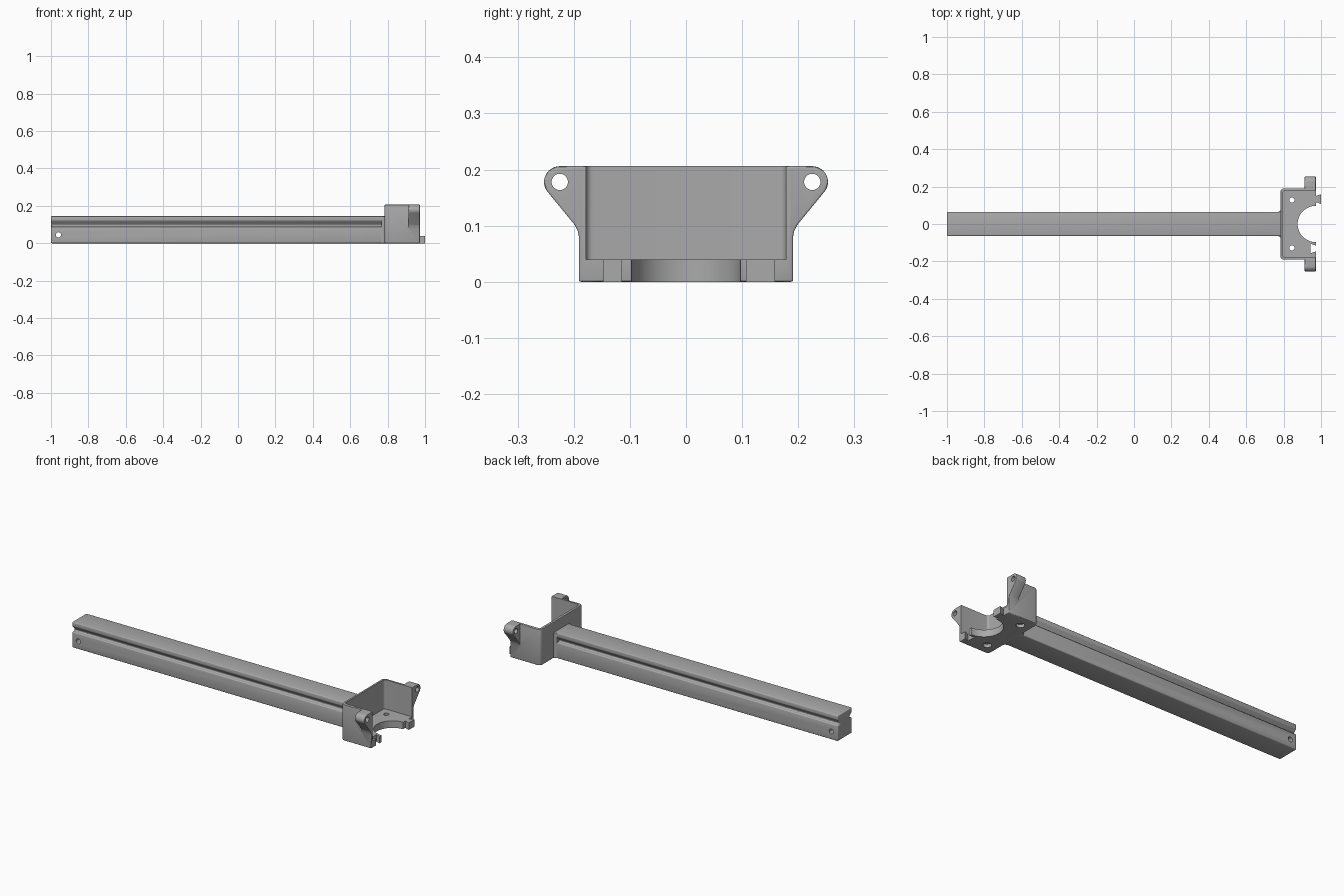
import bpy, math
from mathutils import Vector

if "Cube" in bpy.data.objects:
    bpy.data.objects.remove(bpy.data.objects["Cube"])

grey = bpy.data.materials.new("plain_grey")
grey.use_nodes = True
COLOUR = (0.4, 0.4, 0.4, 1)
grey.diffuse_color = COLOUR
grey.node_tree.nodes["Principled BSDF"].inputs["Base Color"].default_value = COLOUR


def prism(name, profile, axis, lo, hi, bevel=0):
    """Extrude a 2D profile along an axis: x takes (y, z), y takes (x, z), z takes (x, y)."""
    i = "xyz".index(axis)

    def place(p, d):
        c = list(p)
        c.insert(i, d)
        return c

    n = len(profile)
    verts = [place(p, d) for d in (lo, hi) for p in profile]
    faces = [list(range(n)), list(range(n, 2 * n))]
    faces += [[k, (k + 1) % n, n + (k + 1) % n, n + k] for k in range(n)]
    mesh = bpy.data.meshes.new(name)
    mesh.from_pydata(verts, [], faces)
    mesh.materials.append(grey)
    obj = bpy.data.objects.new(name, mesh)
    bpy.context.collection.objects.link(obj)
    bpy.ops.object.select_all(action="DESELECT")
    obj.select_set(True)
    bpy.context.view_layer.objects.active = obj
    bpy.ops.object.mode_set(mode="EDIT")
    bpy.ops.mesh.select_all(action="SELECT")
    bpy.ops.mesh.normals_make_consistent(inside=False)
    bpy.ops.object.mode_set(mode="OBJECT")
    if bevel:
        mod = obj.modifiers.new("soft_edges", "BEVEL")
        mod.width, mod.segments, mod.angle_limit = bevel, 3, math.radians(40)
    return obj


def arc(cx, cy, r, start=0, end=360, steps=32):
    last = steps if end - start == 360 else steps + 1
    angles = [math.radians(start + (end - start) * k / steps) for k in range(last)]
    return [(cx + r * math.cos(a), cy + r * math.sin(a)) for a in angles]


def combine(obj, other, operation="DIFFERENCE"):
    mod = obj.modifiers.new(operation.lower(), "BOOLEAN")
    mod.operation, mod.solver, mod.object = operation, "EXACT", other
    bpy.ops.object.select_all(action="DESELECT")
    bpy.context.view_layer.objects.active = obj
    obj.select_set(True)
    for m in list(obj.modifiers):
        bpy.ops.object.modifier_apply(modifier=m.name)
    bpy.data.objects.remove(other)


def rounded_u(back, half, front, r):
    """Plan outline with a rounded back and a square open front."""
    return ([(front, -half), (front, half)] + arc(back + r, half - r, r, 90, 180, 6)
            + arc(back + r, -half + r, r, 180, 270, 6))


# Long rail with an undercut groove down both sides
side = [(0.064, 0), (0.064, 0.089), (0.043, 0.089), (0.043, 0.099), (0.064, 0.121), (0.064, 0.145)]
rail = prism("rail", side + [(-y, z) for y, z in reversed(side)], "x", -1, 0.792, 0.005)
combine(rail, prism("rail_hole_cutter", arc(-0.96, 0.045, 0.014), "y", -0.2, 0.2))

# Bracket tray: back wall, side walls and thick floor
FRONT = 0.972
bracket = prism("bracket", rounded_u(0.783, 0.191, FRONT, 0.02), "z", 0, 0.206, 0.004)
combine(bracket, prism("tray_cutter", rounded_u(0.796, 0.178, 1.1, 0.012), "z", 0.04, 0.4))

# Flared collar where the rail meets the bracket
collar = prism("rail_collar", [(0.768, 0.064), (0.777, 0.067), (0.787, 0.078),
                               (0.787, -0.078), (0.777, -0.067), (0.768, -0.064)], "z", 0.001, 0.143)

# Ears with screw holes on both side walls
for sign, label in ((1, "left"), (-1, "right")):
    outline = [(0.18, 0.206)] + [(0.18, 0.08), (0.191, 0.08), (0.193, 0.091), (0.198, 0.101)]
    outline += arc(0.225, 0.178, 0.028, -35, 90, 14)
    ear = prism(label + "_ear", [(sign * y, z) for y, z in outline], "x", 0.912, FRONT, 0.003)
    combine(bracket, ear, "UNION")
    combine(bracket, prism("ear_hole", arc(sign * 0.225, 0.178, 0.0145), "x", 0.8, 1.1))
    # Floor screw holes, wider underneath
    combine(bracket, prism("floor_hole", arc(0.844, sign * 0.128, 0.014), "z", -0.1, 0.1))
    combine(bracket, prism("floor_counterbore", arc(0.844, sign * 0.128, 0.022), "z", -0.1, 0.018))

# Half-round opening in the floor
combine(bracket, prism("round_cutter", arc(FRONT, 0, 0.097, steps=64), "z", -0.1, 0.1))


# Dovetail lock: a tab on one side, a matching socket on the other
def dovetail(name, y, root, tip, lo, hi):
    shape = [(root, y - 0.015), (tip, y - 0.026), (tip, y + 0.026), (root, y + 0.015)]
    return prism(name, shape, "z", lo, hi)


combine(bracket, dovetail("tab", 0.133, FRONT - 0.004, 1.0, 0, 0.04), "UNION")
combine(bracket, dovetail("socket_cutter", -0.131, FRONT + 0.002, 0.944, -0.1, 0.1))

# Smooth curved faces, keep edges crisp
for obj in (rail, bracket, collar):
    bpy.ops.object.select_all(action="DESELECT")
    obj.select_set(True)
    bpy.context.view_layer.objects.active = obj
    bpy.ops.object.shade_smooth_by_angle(angle=math.radians(30))
